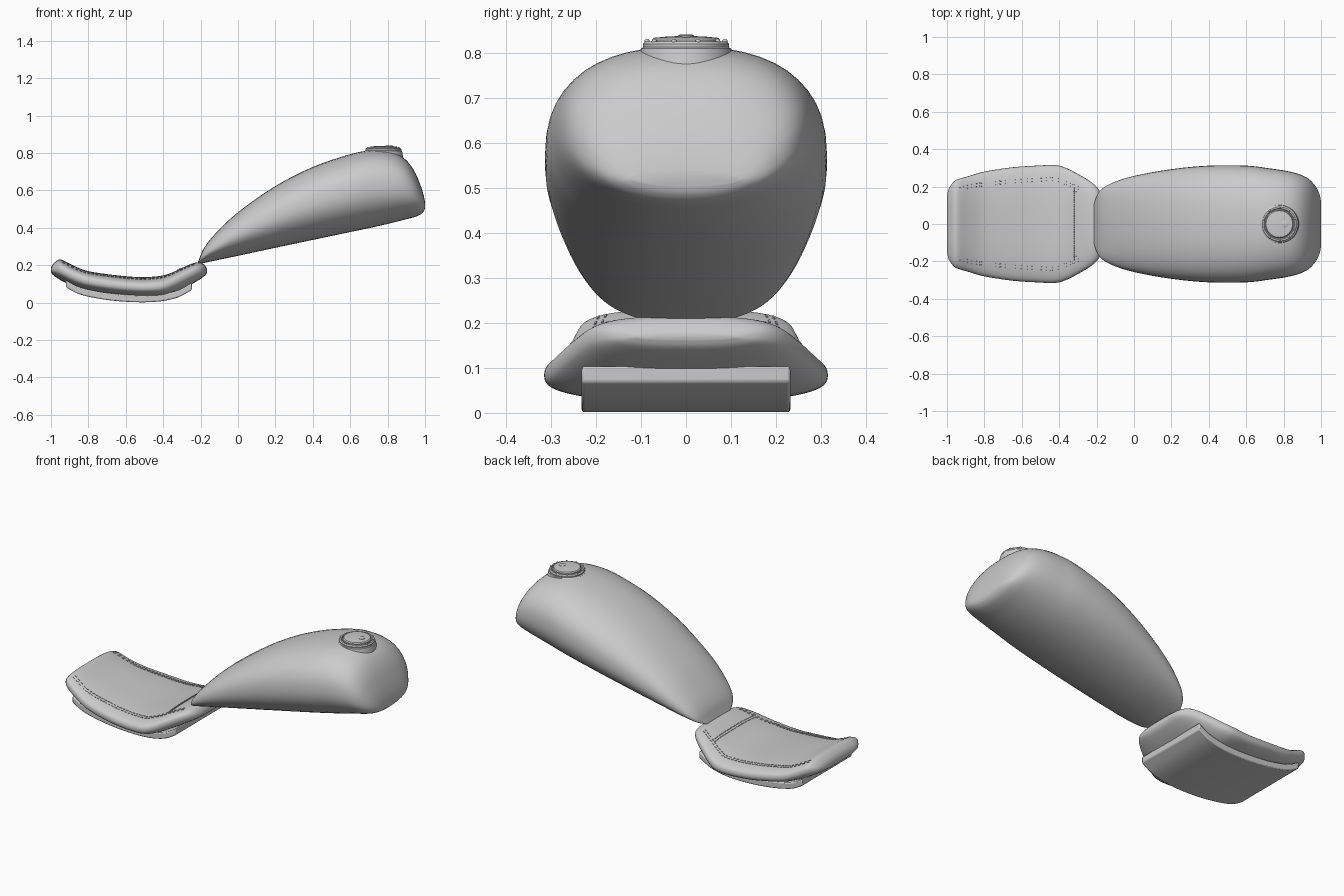
import bpy, bmesh, math
from mathutils import Vector
from mathutils.bvhtree import BVHTree

cube = bpy.data.objects.get("Cube")
if cube:
    bpy.data.objects.remove(cube, do_unlink=True)

grey = bpy.data.materials.new("plain_grey")
grey.use_nodes = True
GREY = (0.6, 0.6, 0.6, 1)
grey.diffuse_color = GREY
grey.node_tree.nodes["Principled BSDF"].inputs["Base Color"].default_value = GREY


def finish(name, bm, angle=None):
    """Turn a bmesh into a named, shaded object."""
    bmesh.ops.recalc_face_normals(bm, faces=bm.faces)
    mesh = bpy.data.meshes.new(name)
    bm.to_mesh(mesh)
    bm.free()
    mesh.materials.append(grey)
    obj = bpy.data.objects.new(name, mesh)
    bpy.context.collection.objects.link(obj)
    if angle:
        bpy.ops.object.select_all(action="DESELECT")
        obj.select_set(True)
        bpy.context.view_layer.objects.active = obj
        bpy.ops.object.shade_smooth_by_angle(angle=math.radians(angle))
    return obj


def smooth_rows(rows, steps):
    """Catmull-Rom interpolation through rows of numbers."""
    rows = [Vector(r) for r in rows]
    out = []
    for i in range(len(rows) - 1):
        b, c = rows[i], rows[i + 1]
        a, d = rows[max(i - 1, 0)], rows[min(i + 2, len(rows) - 1)]
        for s in range(steps):
            t = s / steps
            out.append(b + (c - a) * (t / 2) + (a * 2 - b * 5 + c * 4 - d) * (t * t / 2)
                       + (b * 3 - a - c * 3 + d) * (t ** 3 / 2))
    return out + [rows[-1]]


def bridge(bm, rings):
    for a, b in zip(rings, rings[1:]):
        for i in range(len(a)):
            j = (i + 1) % len(a)
            bm.faces.new((a[i], a[j], b[j], b[i]))


def loft(name, stations, top_power, low_power, sides=48):
    """Rounded body from rows of x, bottom, top, half width."""
    bm = bmesh.new()
    rings = []
    for x, low, high, wide in smooth_rows(stations, 4):
        ring = []
        for k in range(sides):
            a = math.tau * k / sides
            c, s = math.cos(a), math.sin(a)
            e = 2 / (top_power if s > 0 else low_power)
            y = math.copysign(abs(c) ** e, c) * wide
            z = math.copysign(abs(s) ** e, s) * (high - low) / 2 + (high + low) / 2
            ring.append(bm.verts.new((x, y, z)))
        rings.append(ring)
    bridge(bm, rings)
    for ring in (rings[0], rings[-1]):
        bm.faces.new(ring)
    return finish(name, bm, 70)


def lathe(name, profile, x, sides=48):
    """Turned part about a vertical axis from radius, height pairs."""
    bm = bmesh.new()
    rings = [[bm.verts.new((x + r * math.cos(math.tau * k / sides),
                            r * math.sin(math.tau * k / sides), z))
              for k in range(sides)] for r, z in profile]
    bridge(bm, rings)
    for ring in (rings[0], rings[-1]):
        bm.faces.new(ring)
    return finish(name, bm, 35)


# Fuel tank
loft("fuel_tank", [
    (-.215, .205, .215, .1), (-.205, .207, .24, .135), (-.18, .212, .295, .18),
    (-.12, .225, .37, .218), (0, .25, .483, .257), (.2, .293, .623, .293),
    (.4, .335, .725, .312), (.6, .377, .793, .312), (.72, .402, .814, .298),
    (.82, .425, .805, .283), (.89, .443, .77, .264), (.94, .456, .708, .236),
    (.975, .47, .63, .195), (.993, .487, .572, .155), (1, .505, .535, .12)], 2.4, 2.1)

# Filler neck, ring, lid and lock
CAP = .777
lathe("filler_neck", [(.108, .74), (.103, .795), (.1, .81), (.094, .814)], CAP)
lathe("filler_ring", [(.088, .805), (.096, .814), (.096, .82), (.091, .826),
                      (.083, .826), (.08, .82)], CAP)
lathe("filler_lid", [(.076, .81), (.076, .829), (.071, .834), (.04, .837), (.01, .838)], CAP)
lathe("lid_lock", [(.018, .83), (.018, .839), (.014, .841)], CAP + .03, 24)
bm = bmesh.new()
for k in range(10):
    a = math.tau * (k + .5) / 10
    ball = bmesh.ops.create_uvsphere(bm, u_segments=10, v_segments=6, radius=.006)
    bmesh.ops.translate(bm, verts=ball["verts"],
                        vec=(CAP + .087 * math.cos(a), .087 * math.sin(a), .826))
finish("ring_bolts", bm, 60)

# Seat cushion
cushion = loft("seat_cushion", [
    (-1, .165, .185, .15), (-.99, .148, .205, .19), (-.965, .13, .226, .225),
    (-.94, .115, .228, .24), (-.88, .085, .198, .257), (-.8, .06, .168, .28),
    (-.65, .036, .146, .303), (-.52, .026, .136, .312), (-.42, .028, .142, .315),
    (-.36, .042, .158, .298), (-.29, .075, .19, .262), (-.23, .108, .213, .225),
    (-.195, .13, .212, .193), (-.174, .147, .195, .155), (-.165, .163, .176, .11)], 2.8, 2.6)

# Seat base pan with a curved underside
bm = bmesh.new()
path = smooth_rows([(-.92, .082), (-.84, .042), (-.7, .014), (-.55, .002),
                    (-.42, .006), (-.32, .028), (-.247, .068)], 5)
upper = [(x, z + .038) for x, z in path]
ring = [bm.verts.new((x, -.232, z)) for x, z in [*path, *reversed(upper)]]
side = bm.faces.new(ring)
far = bmesh.ops.extrude_face_region(bm, geom=[side])["geom"]
bmesh.ops.translate(bm, vec=(0, .464, 0),
                    verts=[g for g in far if isinstance(g, bmesh.types.BMVert)])
pan = finish("seat_base", bm, 30)
bevel = pan.modifiers.new("soft_edges", "BEVEL")
bevel.width, bevel.segments, bevel.limit_method = .006, 2, "ANGLE"

# Stitching laid on the cushion
tree = BVHTree.FromPolygons([v.co.copy() for v in cushion.data.vertices],
                            [p.vertices[:] for p in cushion.data.polygons])


def stitch_row(bm, points, pitch, length):
    """Small dashes following a plan path over the cushion."""
    for p, q in zip(points, points[1:]):
        p, q = Vector(p), Vector(q)
        count = max(1, round((q - p).length / pitch))
        for k in range(count):
            spot = p.lerp(q, (k + .5) / count)
            hit, normal, _, _ = tree.ray_cast(Vector((*spot, 1)), Vector((0, 0, -1)))
            if hit is None:
                continue
            along = Vector((*(q - p), 0))
            along = (along - normal * along.dot(normal)).normalized()
            across = normal.cross(along)
            box = bmesh.ops.create_cube(bm, size=1)["verts"]
            for v in box:
                v.co = (hit + along * v.co.x * length + across * v.co.y * .004
                        + normal * v.co.z * .006)


bm = bmesh.new()
for sign in (-1, 1):
    for inset in (0, .016):
        stitch_row(bm, [(x, sign * (y - inset)) for x, y in (
            (-.945, .192), (-.85, .216), (-.62, .24), (-.42, .25), (-.23, .172))], .022, .013)
finish("side_stitches", bm)
bm = bmesh.new()
for x in (-.321, -.309):
    stitch_row(bm, [(x, -.195), (x, .195)], .012, .009)
finish("cross_stitches", bm)
